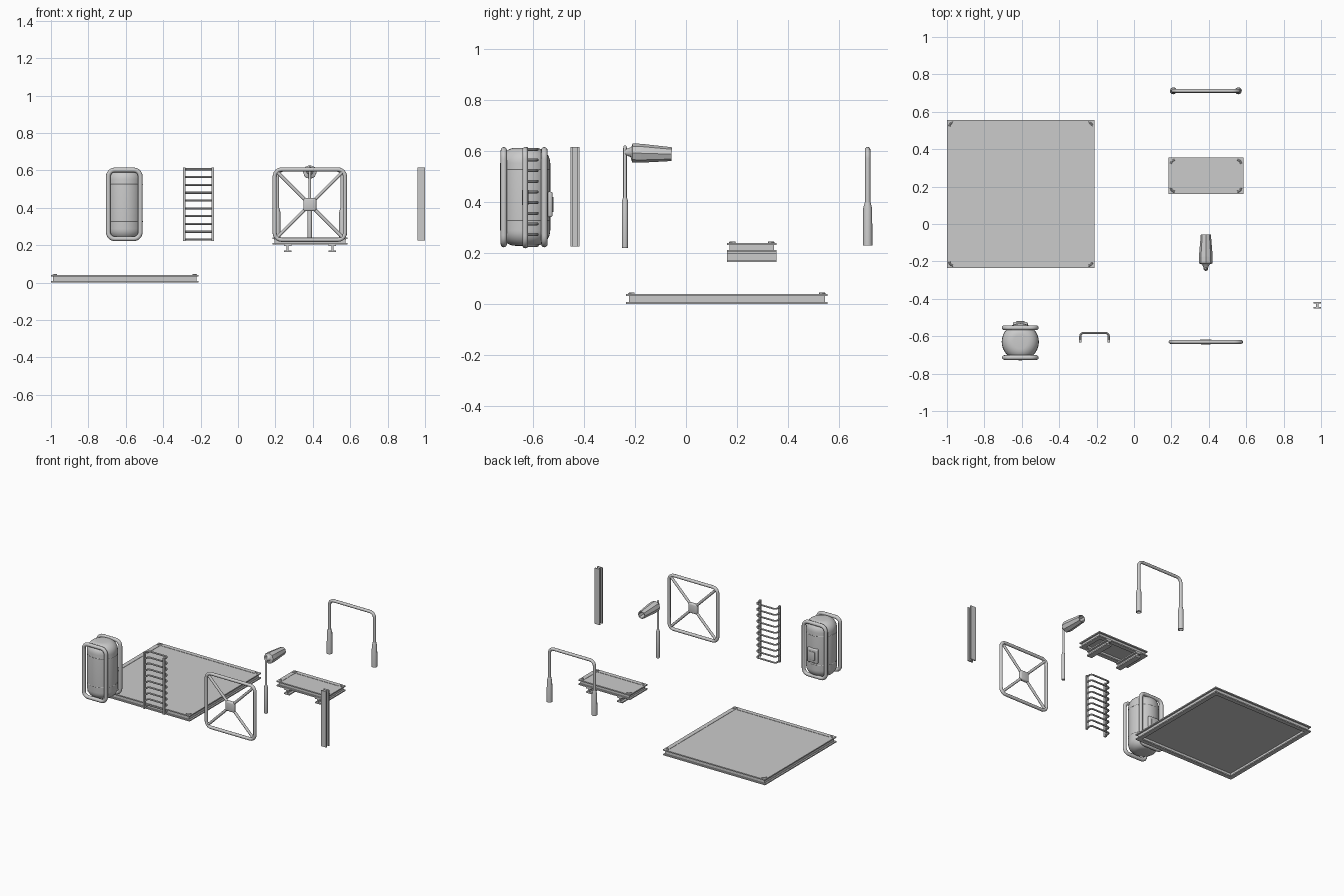
import bpy, bmesh, math
from mathutils import Vector

if "Cube" in bpy.data.objects:
    bpy.data.objects.remove(bpy.data.objects["Cube"])


def finish(name, bm, smooth=True):
    bmesh.ops.recalc_face_normals(bm, faces=bm.faces)
    me = bpy.data.meshes.new(name)
    bm.to_mesh(me)
    bm.free()
    ob = bpy.data.objects.new(name, me)
    bpy.context.collection.objects.link(ob)
    if smooth:
        bpy.ops.object.select_all(action='DESELECT')
        ob.select_set(True)
        bpy.context.view_layer.objects.active = ob
        bpy.ops.object.shade_smooth_by_angle(angle=math.radians(40))
    return ob


def box(name, c, s, bevel=0.0):
    bm = bmesh.new()
    bmesh.ops.create_cube(bm, size=1)
    for v in bm.verts:
        v.co = Vector([v.co[i] * s[i] + c[i] for i in range(3)])
    if bevel:
        bmesh.ops.bevel(bm, geom=bm.edges[:], offset=bevel, segments=3,
                        profile=0.5, affect='EDGES')
    return finish(name, bm)


def loft(name, rings, close_path=False, caps=True, smooth=True):
    bm = bmesh.new()
    vs = [[bm.verts.new(p) for p in r] for r in rings]
    n, m = len(vs), len(vs[0])
    for i in range(n if close_path else n - 1):
        a, b = vs[i], vs[(i + 1) % n]
        for j in range(m):
            k = (j + 1) % m
            bm.faces.new((a[j], a[k], b[k], b[j]))
    if caps and not close_path:
        bm.faces.new(vs[0])
        bm.faces.new(vs[-1])
    return finish(name, bm, smooth)


def lathe(name, base, axis, profile, n=16, smooth=True, caps=True):
    # profile: (radius, distance along axis)
    q = Vector(axis).to_track_quat('Z', 'Y')
    rings = [[Vector(base) + q @ Vector((r * math.cos(2 * math.pi * i / n),
              r * math.sin(2 * math.pi * i / n), h)) for i in range(n)] for r, h in profile]
    return loft(name, rings, smooth=smooth, caps=caps)


def rounded(pts, r, closed, seg=6):
    # replaces corners of a path by arcs
    pts = [Vector(p) for p in pts]
    out = []
    for i, p in enumerate(pts):
        if not closed and i in (0, len(pts) - 1):
            out.append(p)
            continue
        u = (pts[i - 1] - p).normalized()
        w = (pts[(i + 1) % len(pts)] - p).normalized()
        c = p + (u + w) * r
        for k in range(seg + 1):
            a = math.pi / 2 * k / seg
            out.append(c - w * r * math.cos(a) - u * r * math.sin(a))
    return out


def tube(name, pts, r, normal, closed=False, n=12):
    # planar tube; normal is the plane's normal
    nrm, rings, N = Vector(normal), [], len(pts)
    pts = [Vector(p) for p in pts]
    for i, p in enumerate(pts):
        a = pts[i - 1] if closed or i else p
        b = pts[(i + 1) % N] if closed or i < N - 1 else p
        s = (b - a).normalized().cross(nrm)
        rings.append([p + (s * math.cos(2 * math.pi * k / n) + nrm * math.sin(2 * math.pi * k / n)) * r
                      for k in range(n)])
    return loft(name, rings, closed)


def i_profile(w, h, tw, tf):
    # I section centred on origin
    a, b, t = w / 2, h / 2, tw / 2
    half = [(a, -b), (a, -b + tf), (t, -b + tf), (t, b - tf), (a, b - tf), (a, b)]
    return half + [(-x, y) for x, y in reversed(half)]


def platform(name, x0, x1, y0, y1, z0, z1):
    # mitred I-beam frame, deck plate and corner loops
    w = 0.03
    prof = i_profile(w, z1 - z0, 0.008, 0.008)
    zc = (z0 + z1) / 2
    rings = []
    for x, y, sx, sy in ((x0, y0, 1, 1), (x1, y0, -1, 1), (x1, y1, -1, -1), (x0, y1, 1, -1)):
        rings.append([(x + sx * (w / 2 + u), y + sy * (w / 2 + u), zc + v) for u, v in prof])
        cx, cy = x + sx * 0.033, y + sy * 0.033
        arc = [(cx - sx * 0.02 * math.cos(a), cy - sy * 0.02 * math.sin(a), z1)
               for a in [math.pi / 2 * k / 6 for k in range(7)]]
        tube(name + "_corner_loop", arc, 0.005, (0, 0, 1), n=8)
    loft(name + "_frame", rings, True, smooth=False)
    box(name + "_deck", ((x0 + x1) / 2, (y0 + y1) / 2, z1 - 0.006),
        (x1 - x0 - 0.03, y1 - y0 - 0.03, 0.008))


def loop_xz(name, x0, x1, y, z0, z1, r, corner):
    p = rounded([(x0 + r, y, z0 + r), (x1 - r, y, z0 + r), (x1 - r, y, z1 - r), (x0 + r, y, z1 - r)],
                corner, True)
    return tube(name, p, r, (0, 1, 0), True)


# Floor panel and small step
platform("floor_panel", -1.0, -0.21, -0.235, 0.555, 0.0, 0.04)
platform("step", 0.185, 0.585, 0.16, 0.355, 0.203, 0.24)
for x in (0.265, 0.505):
    prof = i_profile(0.04, 0.04, 0.01, 0.009)
    loft("step_foot", [[(x + u, y, 0.184 + v) for u, v in prof] for y in (0.16, 0.355)], smooth=False)

# Upright I-beam post
prof = i_profile(0.04, 0.036, 0.014, 0.008)
loft("beam_post", [[(0.98 + u, -0.435 + v, z) for u, v in prof] for z in (0.225, 0.615)], smooth=False)

# Tank with rounded ends, guard loops and rear box
R, c = 0.098, 0.06
end = [(R - c + c * math.sin(a), c - c * math.cos(a)) for a in [math.pi / 2 * k / 8 for k in range(9)]]
prof = [(r, 0.228 + h) for r, h in end] + [(r, 0.612 - h) for r, h in reversed(end)]
lathe("tank", (-0.608, -0.63, 0), (0, 0, 1), prof, 32)
for z in (0.325, 0.585 - 0.06):
    lathe("tank_band", (-0.608, -0.63, z), (0, 0, 1), [(0.0985, 0), (0.0995, 0.002), (0.0985, 0.004)], 32)
for y in (-0.714, -0.555):
    loop_xz("tank_guard", -0.706, -0.51, y, 0.222, 0.615, 0.0125, 0.035)
box("tank_valve_box", (-0.608, -0.54, 0.39), (0.08, 0.034, 0.1), 0.008)
box("tank_valve_cap", (-0.608, -0.524, 0.39), (0.045, 0.01, 0.06), 0.003)

# Ladder
for x in (-0.287, -0.135):
    box("ladder_rail", (x, -0.626, 0.418), (0.014, 0.014, 0.393))
for i in range(10):
    z = 0.23 + i * 0.0418
    p = rounded([(-0.287, -0.628, z), (-0.287, -0.583, z), (-0.135, -0.583, z), (-0.135, -0.628, z)],
                0.016, False)
    tube("ladder_rung", p, 0.0058, (0, 0, 1), n=8)

# Braced square frame
loop_xz("brace_frame", 0.185, 0.583, -0.63, 0.218, 0.616, 0.011, 0.038)
cx, cz = 0.384, 0.417
for s in (1, -1):
    d = 0.18
    tube("brace_spoke", [(cx - d, -0.63, cz - s * d), (cx + d, -0.63, cz + s * d)], 0.009, (0, 1, 0))
box("brace_hub", (cx, -0.63, cz), (0.07, 0.026, 0.07), 0.01)

# Lamp on a pole
lathe("lamp_pole", (0.384, -0.239, 0), (0, 0, 1),
      [(0.011, 0.22), (0.012, 0.225), (0.012, 0.405), (0.007, 0.418), (0.007, 0.612),
       (0.005, 0.619), (0.001, 0.622)], 12)
lathe("lamp_neck", (0.384, -0.24, 0.595), (0, 1, 0), [(0.01, 0), (0.02, 0.026), (0.03, 0.032)], 12)
lathe("lamp_head", (0.384, -0.216, 0.592), (0, 1, -0.03),
      [(0.02, 0), (0.037, 0.006), (0.037, 0.04), (0.027, 0.16), (0.023, 0.16), (0.02, 0.10)], 8, smooth=False)

# Handrail with sleeved legs
p = rounded([(0.21, 0.712, 0.24), (0.21, 0.712, 0.605), (0.558, 0.712, 0.605), (0.558, 0.712, 0.24)],
            0.035, False)
tube("handrail", p, 0.0105, (0, 1, 0))
for x in (0.21, 0.558):
    lathe("handrail_sleeve", (x, 0.712, 0), (0, 0, 1),
          [(0.013, 0.25), (0.014, 0.23), (0.0185, 0.23), (0.0175, 0.375), (0.011, 0.4)], 16)
